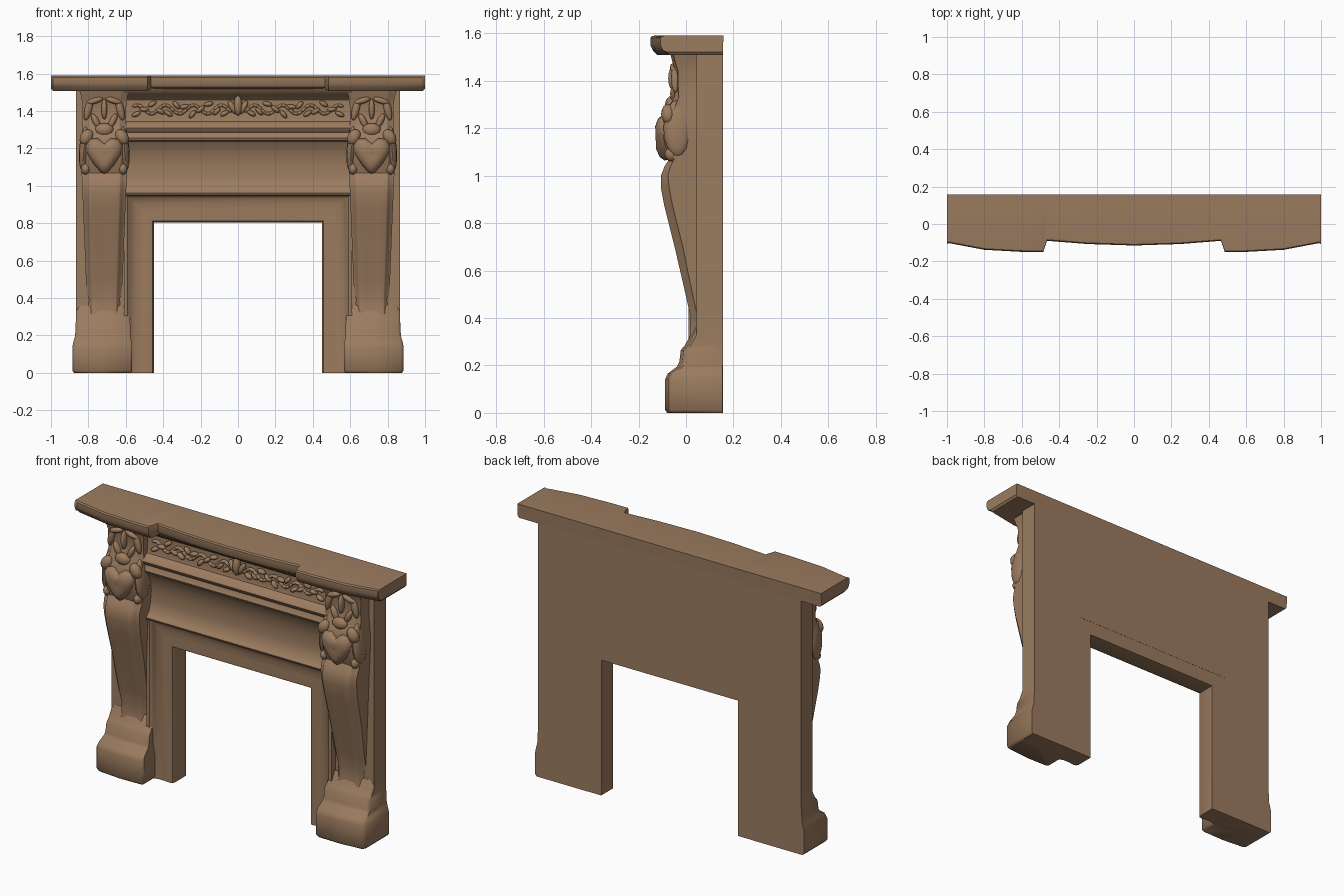
import bpy, bmesh, math, random
from mathutils import Vector

cube = bpy.data.objects.get("Cube")
if cube:
    bpy.data.objects.remove(cube)

stone = bpy.data.materials.new("warm brown stone")
stone.use_nodes = True
colour = (0.33, 0.2, 0.115, 1)
stone.diffuse_color = colour
stone.node_tree.nodes["Principled BSDF"].inputs["Base Color"].default_value = colour


def finish(bm, name, mirror=False, angle=45, bevel=0):
    bmesh.ops.recalc_face_normals(bm, faces=bm.faces)
    mesh = bpy.data.meshes.new(name)
    bm.to_mesh(mesh)
    bm.free()
    mesh.materials.append(stone)
    ob = bpy.data.objects.new(name, mesh)
    bpy.context.collection.objects.link(ob)
    bpy.ops.object.select_all(action='DESELECT')
    ob.select_set(True)
    bpy.context.view_layer.objects.active = ob
    bpy.ops.object.shade_smooth_by_angle(angle=math.radians(angle))
    if bevel:
        mod = ob.modifiers.new("soft edges", 'BEVEL')
        mod.width, mod.segments = bevel, 2
    if mirror:
        ob.modifiers.new("both sides", 'MIRROR')
    return ob


def loft(name, rings, caps=True, **kw):
    """Skin a list of matching closed rings."""
    bm = bmesh.new()
    rows = [[bm.verts.new(p) for p in ring] for ring in rings]
    n = len(rows[0])
    for a, b in zip(rows, rows[1:]):
        for i in range(n):
            j = (i + 1) % n
            bm.faces.new((a[i], a[j], b[j], b[i]))
    if caps:
        bm.faces.new(rows[0])
        bm.faces.new(rows[-1])
    return finish(bm, name, **kw)


def along_x(name, profile, half, **kw):
    return loft(name, [[(x, y, z) for y, z in profile] for x in (-half, half)], **kw)


def blobs(name, items, **kw):
    """Carved lobes: centre, radii, tilt in the front plane."""
    bm = bmesh.new()
    for centre, radii, tilt in items:
        made = bmesh.ops.create_uvsphere(bm, u_segments=12, v_segments=8, radius=1)
        c, s = math.cos(tilt), math.sin(tilt)
        for v in made["verts"]:
            x, y, z = (v.co[i] * radii[i] for i in range(3))
            v.co = Vector(centre) + Vector((c * x - s * z, y, s * x + c * z))
    return finish(bm, name, **kw)


BACK = 0.155

# Backing slab with the hearth opening
outline = [(-.865, 0), (-.865, 1.52), (.865, 1.52), (.865, 0),
           (.54, 0), (.54, .89), (-.54, .89), (-.54, 0)]
loft("backing_slab", [[(x, y, z) for x, z in outline] for y in (.045, BACK)], angle=30)

# Mitred frame swept round the opening
frame = [(0, .154), (0, .045), (.006, .034), (.018, .03), (.06, .034),
         (.1, .034), (.125, .024), (.14, .01), (.16, .01), (.16, .154)]


def frame_ring(sx, top):
    return [(sx * (.45 + t), y, .805 + t if top else 0) for t, y in frame]


loft("opening_frame", [frame_ring(-1, False), frame_ring(-1, True),
                       frame_ring(1, True), frame_ring(1, False)], angle=40)

# Lintel: lower lip, hollow panel, roll mouldings, frieze ground, bed mould
lintel = [(.1, .945), (.015, .945), (-.005, .952), (-.01, .963), (0, .975),
          (.018, .995), (.028, 1.05), (.03, 1.11), (.02, 1.17), (.002, 1.215),
          (-.012, 1.237), (-.03, 1.242), (-.036, 1.255), (-.028, 1.268),
          (-.022, 1.285), (-.034, 1.297), (-.04, 1.31), (-.03, 1.325),
          (0, 1.345), (.004, 1.36), (.004, 1.46), (-.01, 1.475),
          (-.035, 1.485), (-.06, 1.505), (-.07, 1.525), (.1, 1.525)]
along_x("lintel", lintel, .61, angle=40)

# Mantel shelf: front edge position at stations across the width
half_shelf = [(.99, -.102), (1, -.108)]
half_shelf = [(0, -.115), (.25, -.107), (.465, -.09), (.485, -.15), (.6, -.149),
              (.8, -.138)] + half_shelf
stations = [(-x, y) for x, y in reversed(half_shelf[1:])] + half_shelf


def shelf_ring(x, yf):
    lift = .012 if abs(x) > .995 else 0
    low = 1.518 if abs(x) < .47 else 1.508
    return [(x, BACK, low + lift), (x, yf + .03, low + lift), (x, yf + .01, 1.528),
            (x, yf, 1.55), (x, yf, 1.58), (x, yf + .006, 1.588),
            (x, yf + .02, 1.59), (x, BACK + .003, 1.59)]


loft("mantel_shelf", [shelf_ring(*s) for s in stations], angle=35)

# Plinths: z, inner x, outer x, front y
plinth = [(0, .575, .876, -.08), (.012, .566, .886, -.088), (.14, .566, .886, -.088),
          (.165, .57, .88, -.078), (.195, .574, .872, -.038), (.215, .576, .87, -.028),
          (.265, .576, .868, -.022), (.285, .578, .866, -.005), (.32, .58, .866, .015),
          (.36, .6, .864, .035)]


def plinth_ring(z, a, b, yf):
    return [(a, .154, z), (a, yf + .012, z), (a + .012, yf + .003, z),
            ((a + b) / 2, yf, z), (b - .015, yf + .012, z), (b, yf + .025, z), (b, .154, z)]


loft("plinth", [plinth_ring(*r) for r in plinth], mirror=True, angle=50)

# Scrolled pilasters: z, half width, front y, depth of side step
pilaster = [(.28, .1, .01, .03), (.34, .09, .018, .03), (.4, .092, .02, .03),
            (.5, .098, -.002, .03), (.6, .102, -.025, .032), (.7, .106, -.048, .035),
            (.8, .11, -.073, .035), (.88, .113, -.093, .035), (.95, .116, -.106, .035),
            (1.0, .118, -.106, .03), (1.04, .12, -.09, .025), (1.07, .121, -.07, .02),
            (1.12, .124, -.085, .03), (1.18, .126, -.1, .035), (1.24, .124, -.096, .035),
            (1.28, .12, -.08, .03), (1.33, .116, -.05, .02), (1.38, .115, -.045, .012),
            (1.44, .118, -.045, .012), (1.47, .122, -.055, .012), (1.52, .135, -.068, .012)]
CX = .715


def pilaster_ring(z, w, yf, d):
    side = [(1, None), (1, d), (.84, d * .75), (.74, d * .1), (.68, 0), (.35, .005)]
    right = [(CX + w * f, .09 if o is None else yf + o, z) for f, o in side]
    left = [(2 * CX - x, y, z) for x, y, z in reversed(right)]
    return right + [(CX, yf + .004, z)] + left


loft("pilaster", [pilaster_ring(*r) for r in pilaster], mirror=True, angle=40)

# Heart-shaped leaf hung on each pilaster
heart = [(0, 1.225), (.035, 1.255), (.075, 1.25), (.098, 1.215), (.09, 1.17),
         (.055, 1.115), (.02, 1.075), (0, 1.064)]
heart += [(-x, z) for x, z in reversed(heart[1:-1])]
layers = [(.95, -.06), (1, -.095), (.85, -.114), (.5, -.128), (.1, -.122)]
loft("heart_leaf", [[(CX + x * s, y + (z - 1.16) * -.04 * s, 1.16 + (z - 1.16) * s)
                     for x, z in heart] for s, y in layers], mirror=True, angle=60)

# Side volutes, curled tips and capital foliage
details = []
for s in (-1, 1):
    details += [((CX + s * .108, -.035, 1.2), (.026, .06, .12), s * .08),
                ((CX + s * .095, -.075, 1.26), (.034, .03, .045), s * .5),
                ((CX + s * .1, -.06, 1.09), (.024, .03, .03), 0),
                ((CX + s * .045, -.045, 1.345), (.018, .022, .045), s * -.45),
                ((CX + s * .085, -.045, 1.41), (.02, .018, .062), s * .25),
                ((CX + s * .05, -.05, 1.455), (.045, .018, .016), s * -.3)]
details += [((CX, -.05, 1.41), (.016, .025, .055), 0),
            ((CX, -.06, 1.3), (.05, .028, .035), 0)]
blobs("capital_carving", details, mirror=True, angle=60)

# Carved frieze: a wavy stem with leaves, both ways from a central crest
random.seed(4)
leaves = []
for i in range(24):
    x = .05 + i * .0215
    wave = math.sin(i * .9)
    leaves.append(((x, 0, 1.408 + .022 * wave), (.022, .013, .009), .75 * math.cos(i * .9)))
    if i % 2:
        leaves.append(((x, -.003, 1.41 - .028 * wave), (.026, .018, .013),
                       random.uniform(-1, 1)))
blobs("frieze_foliage", leaves, mirror=True, angle=60)
blobs("frieze_crest", [((0, -.012, 1.43), (.022, .026, .055), 0),
                       ((-.03, -.006, 1.42), (.016, .02, .04), .5),
                       ((.03, -.006, 1.42), (.016, .02, .04), -.5)], angle=60)
